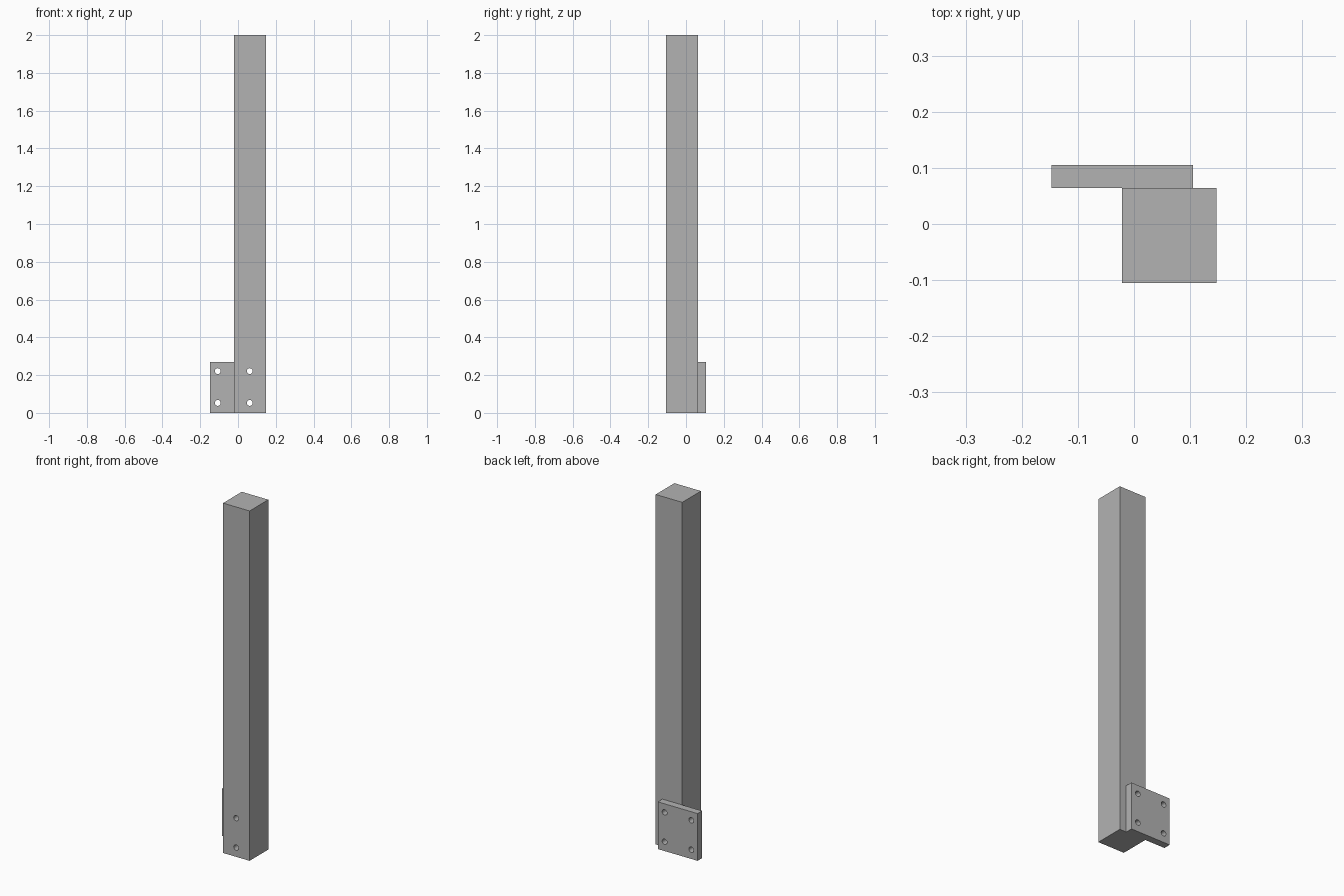
import bpy
import math

cube = bpy.data.objects.get("Cube")
if cube:
    bpy.data.objects.remove(cube, do_unlink=True)

grey = bpy.data.materials.new("plain_grey")
grey.use_nodes = True
colour = (0.45, 0.45, 0.45, 1)
grey.diffuse_color = colour
grey.node_tree.nodes["Principled BSDF"].inputs["Base Color"].default_value = colour


def box(name, low, high):
    """Box spanning two opposite corners."""
    centre = [(a + b) / 2 for a, b in zip(low, high)]
    bpy.ops.mesh.primitive_cube_add(size=1, location=centre)
    obj = bpy.context.object
    obj.name = name
    obj.scale = [b - a for a, b in zip(low, high)]
    bpy.ops.object.transform_apply(location=False, rotation=False, scale=True)
    obj.data.materials.append(grey)
    return obj


def drill(obj, x, z):
    """Cut a round bolt hole through the part from front to back."""
    bpy.ops.mesh.primitive_cylinder_add(
        vertices=32, radius=0.0155, depth=1, location=(x, 0, z),
        rotation=(math.pi / 2, 0, 0))
    cutter = bpy.context.object
    cutter.name = "hole_cutter"
    cutter.hide_render = True
    cutter.data.materials.append(grey)
    mod = obj.modifiers.new("bolt_hole", "BOOLEAN")
    mod.operation = "DIFFERENCE"
    mod.solver = "EXACT"
    mod.object = cutter
    bpy.ops.object.select_all(action="DESELECT")
    obj.select_set(True)
    bpy.context.view_layer.objects.active = obj
    bpy.ops.object.modifier_apply(modifier=mod.name)
    bpy.data.objects.remove(cutter, do_unlink=True)


# Square upright post and the offset plate bolted behind its foot
post = box("post", (-0.021, -0.105, 0), (0.147, 0.064, 2))
plate = box("mounting_plate", (-0.147, 0.064, 0), (0.105, 0.105, 0.27))

# Four holes in the plate; the left pair runs on through the post
outer_x, post_x = -0.107, 0.062
for z in (0.053, 0.221):
    drill(plate, outer_x, z)
    drill(plate, post_x, z)
    drill(post, post_x, z)

# Round hole walls, crisp box edges
for part in (post, plate):
    bpy.ops.object.select_all(action="DESELECT")
    part.select_set(True)
    bpy.context.view_layer.objects.active = part
    bpy.ops.object.shade_smooth_by_angle(angle=math.radians(30))
